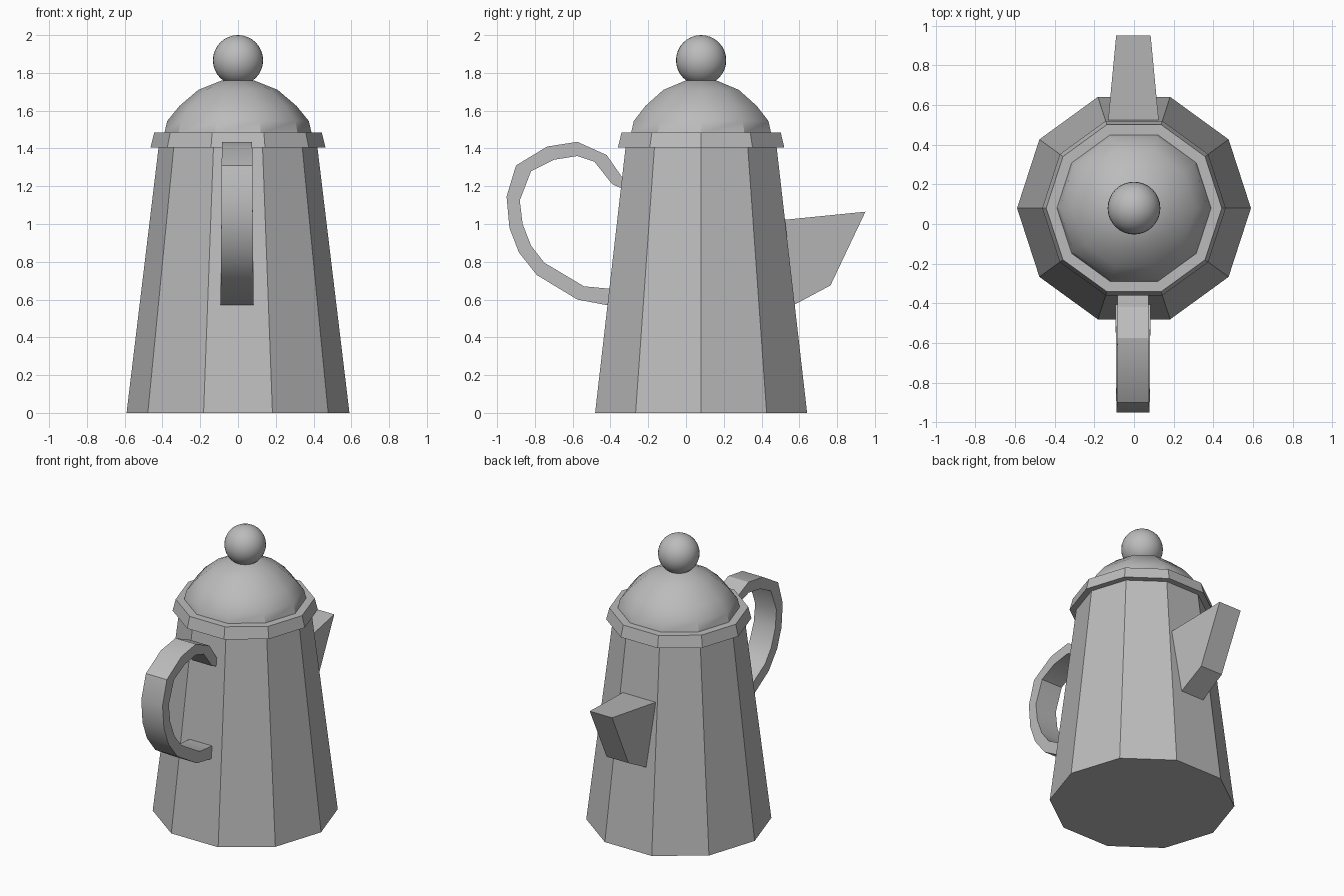
import bpy, bmesh, math
from mathutils import Vector

if "Cube" in bpy.data.objects:
    bpy.data.objects.remove(bpy.data.objects["Cube"])

SIDES = 10
AXIS_Y = 0.08

grey = bpy.data.materials.new("plain_grey")
grey.use_nodes = True
colour = (0.5, 0.5, 0.5, 1)
grey.diffuse_color = colour
grey.node_tree.nodes["Principled BSDF"].inputs["Base Color"].default_value = colour


def finish(name, bm, angle=30):
    """Turn a bmesh into a named, shaded object."""
    bmesh.ops.recalc_face_normals(bm, faces=bm.faces)
    mesh = bpy.data.meshes.new(name)
    bm.to_mesh(mesh)
    bm.free()
    mesh.materials.append(grey)
    obj = bpy.data.objects.new(name, mesh)
    bpy.context.collection.objects.link(obj)
    bpy.ops.object.select_all(action="DESELECT")
    obj.select_set(True)
    bpy.context.view_layer.objects.active = obj
    bpy.ops.object.shade_smooth_by_angle(angle=math.radians(angle))
    return obj


def skin(name, rings, angle=30):
    """Bridge a list of equal closed rings and cap both ends."""
    bm = bmesh.new()
    loops = [[bm.verts.new(p) for p in ring] for ring in rings]
    n = len(loops[0])
    for a, b in zip(loops, loops[1:]):
        for i in range(n):
            j = (i + 1) % n
            bm.faces.new((a[i], a[j], b[j], b[i]))
    bm.faces.new(loops[0])
    bm.faces.new(loops[-1])
    return finish(name, bm, angle)


def lathe(name, profile):
    """Ten-sided turned part from (radius, height) pairs."""
    step = math.tau / SIDES
    return skin(name, [[(r * math.cos(i * step), AXIS_Y + r * math.sin(i * step), z)
                        for i in range(SIDES)] for r, z in profile])


# Faceted pot, lid rim and domed lid
lathe("pot_body", [(0.59, 0), (0.42, 1.41)])
lathe("lid_rim", [(0.463, 1.405), (0.443, 1.485)])
lathe("lid_dome", [(0.39, 1.48), (0.375, 1.545), (0.31, 1.625),
                   (0.21, 1.71), (0.085, 1.76)])

# Round knob
bm = bmesh.new()
bmesh.ops.create_uvsphere(bm, u_segments=32, v_segments=16, radius=0.133)
bmesh.ops.translate(bm, verts=bm.verts, vec=Vector((0, AXIS_Y, 1.867)))
finish("lid_knob", bm, 60)

# Flat strap handle: outer and inner edges in the side plane
outer = [(-0.32, 1.23), (-0.34, 1.25), (-0.42, 1.365), (-0.575, 1.435),
         (-0.735, 1.41), (-0.9, 1.31), (-0.95, 1.145), (-0.935, 0.98),
         (-0.885, 0.85), (-0.79, 0.73), (-0.575, 0.6), (-0.39, 0.565)]
inner = [(-0.32, 1.18), (-0.39, 1.21), (-0.485, 1.33), (-0.575, 1.36),
         (-0.7, 1.34), (-0.82, 1.28), (-0.88, 1.125), (-0.865, 1.0),
         (-0.82, 0.885), (-0.75, 0.795), (-0.54, 0.67), (-0.38, 0.655)]
rings = []
for i, (o, n) in enumerate(zip(outer, inner)):
    half = 0.076 + 0.012 * i / (len(outer) - 1)
    rings.append([(-half - 0.005, *o), (half - 0.005, *o),
                  (half - 0.005, *n), (-half - 0.005, *n)])
skin("handle", rings)

# Wedge spout: (half width, y, z) along each side
side = [(0.13, 0.5, 1.02), (0.087, 0.95, 1.065), (0.085, 0.765, 0.675), (0.09, 0.55, 0.56)]
skin("spout", [[(s * w - 0.003, y, z) for w, y, z in side] for s in (-1, 1)], 20)
